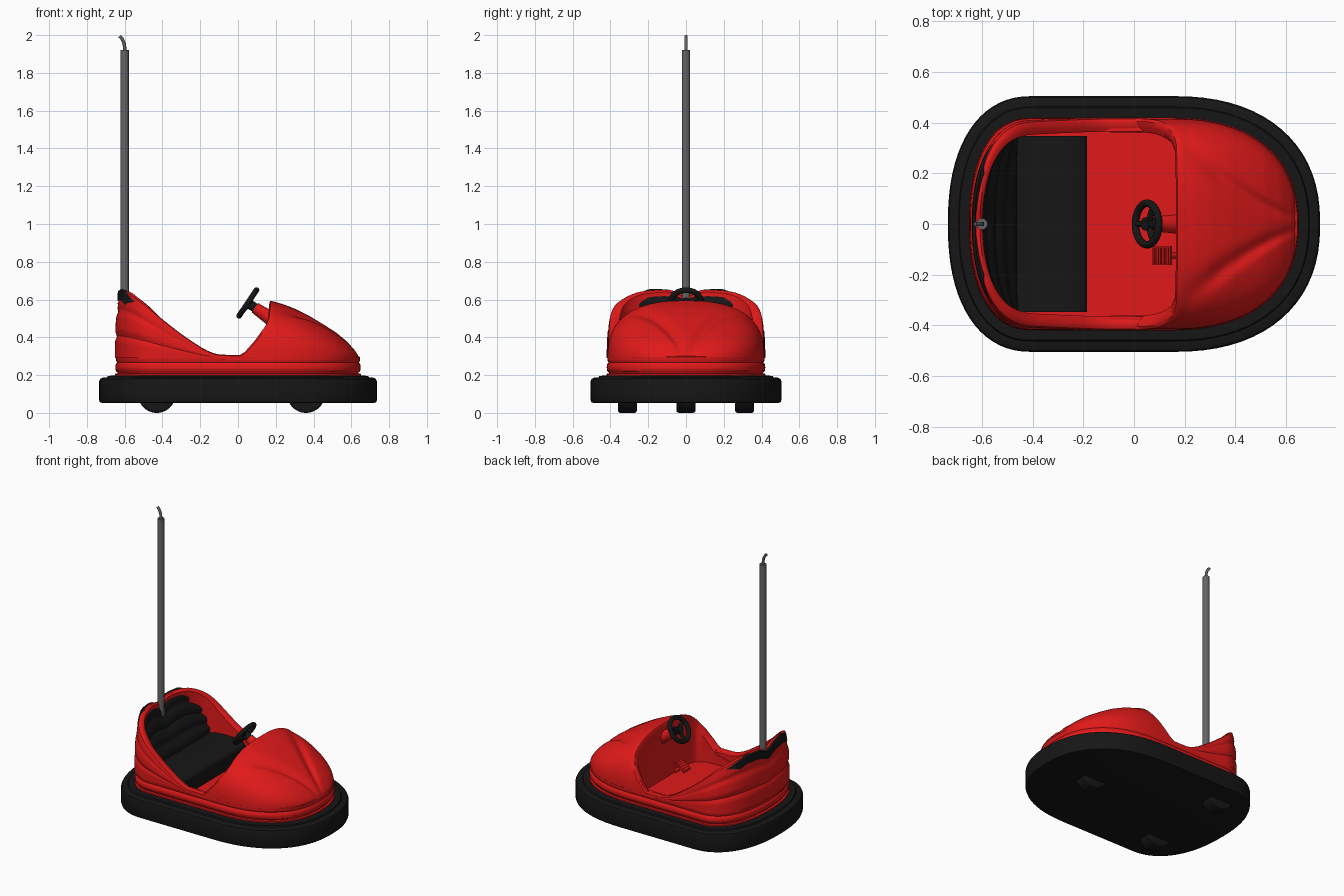
import bpy, bmesh
from math import sin, cos, pi, exp, radians
from mathutils import Vector

if "Cube" in bpy.data.objects:
    bpy.data.objects.remove(bpy.data.objects["Cube"])


def material(name, color):
    m = bpy.data.materials.new(name)
    m.diffuse_color = color
    m.use_nodes = True
    m.node_tree.nodes["Principled BSDF"].inputs["Base Color"].default_value = m.diffuse_color
    return m


RED = material("red_paint", (0.75, 0.01, 0.01, 1))
BLACK = material("black_rubber", (0.008, 0.008, 0.008, 1))
GREY = material("grey_metal", (0.13, 0.13, 0.13, 1))


def finish(ob, mat, angle=40):
    ob.data.materials.clear()
    ob.data.materials.append(mat)
    bpy.ops.object.select_all(action='DESELECT')
    ob.select_set(True)
    bpy.context.view_layer.objects.active = ob
    bpy.ops.object.shade_smooth_by_angle(angle=radians(angle))
    return ob


def skin(name, rows, mat, closed=False, cap=False, angle=40):
    """Surface through equal-length rows of points."""
    n = len(rows[0])
    faces = [(i * n + j, i * n + (j + 1) % n, (i + 1) * n + (j + 1) % n, (i + 1) * n + j)
             for i in range(len(rows) - 1) for j in range(n if closed else n - 1)]
    if cap:
        faces += [tuple(range(n)), tuple(range((len(rows) - 1) * n, len(rows) * n))]
    me = bpy.data.meshes.new(name)
    me.from_pydata([p for r in rows for p in r], [], faces)
    bm = bmesh.new()
    bm.from_mesh(me)
    bmesh.ops.remove_doubles(bm, verts=bm.verts, dist=1e-5)
    bmesh.ops.recalc_face_normals(bm, faces=bm.faces)
    bm.to_mesh(me)
    bm.free()
    ob = bpy.data.objects.new(name, me)
    bpy.context.collection.objects.link(ob)
    return finish(ob, mat, angle)


def interp(table, x):
    for (x0, y0), (x1, y1) in zip(table, table[1:]):
        if x <= x1:
            return y0 + (y1 - y0) * max(0, (x - x0) / (x1 - x0))
    return table[-1][1]


def power(v, p):
    return (1 if v >= 0 else -1) * abs(v) ** p if abs(v) > 1e-9 else 0.0


# Plan outline shared by bumper and body: rounded nose, straight sides, tighter tail
E = 2.3
FRONT = [(0.15, cos(t), sin(t)) for t in [-pi / 2 + pi * i / 36 for i in range(37)]]
SIDE = [(0.15 - 0.55 * i / 16, 0, 1) for i in range(1, 16)]
TAIL = [(-0.4, cos(t), sin(t)) for t in [pi / 2 + pi * i / 36 for i in range(37)]]
REAR = SIDE + TAIL + [(x, 0, -1) for x, _, _ in reversed(SIDE)]


def plan(k, d):
    x0, c, s = k
    a = 0.585 if x0 > 0.149 else 0.335
    return x0 + (a - d) * power(c, 2 / E), (0.505 - d) * power(s, 2 / E)


def ring(d, z):
    return [(*plan(k, d), z) for k in FRONT + REAR]


# Bumper, body skirt and cockpit floor
skin("bumper", [ring(d, z) for d, z in [(.02, .052), (.004, .056), (0, .068), (0, .168), (.005, .18), (.018, .186),
     (.042, .187), (.046, .196), (.09, .198)]], BLACK, True, True)
skin("body_skirt", [ring(d, z) for d, z in [(.085, .19), (.085, .207), (.098, .209), (.096, .215), (.088, .222),
     (.085, .24), (.088, .258), (.095, .266), (.09, .275), (.089, .295), (.1, .302), (.14, .302)]], RED, True)
skin("cockpit_floor", [ring(.1, .2), ring(.1, .206)], RED, True, True)

# Rear tub wall: sweeping top edge, swage grooves, rounded rim, inner wall
TOP = [(-.66, .655), (-.6, .635), (-.5, .57), (-.4, .49), (-.3, .412), (-.2, .345), (-.14, .313), (-.09, .303), (.2, .3)]


def tub_column(k):
    x, y = plan(k, .09)
    top = interp(TOP, x) - (0.03 * exp(-(y / .06) ** 2) if x < -.5 else 0)
    rise = (top - .29) / .36
    thick = .025 + .025 * min(1, (x + .655) / .2)
    col = []
    for i in range(25):
        v = i / 24
        groove = exp(-((v - .34) / .05) ** 2) + .8 * exp(-((v - .72) / .05) ** 2)
        d = .082 + rise * (.012 * groove + .03 * v ** 3) + .007 * (1 - rise)
        col.append((*plan(k, d), .29 + (top - .29) * v))
    for dd, dz in [(.008, .005), (thick * .6, .004), (thick, -.008)]:
        col.append((*plan(k, d + dd), top + dz))
    col.append((*plan(k, d + thick), .2))
    return col


skin("rear_tub", [tub_column(k) for k in REAR], RED)

# Hood: domed nose with two V channels, its rear edge forming the cockpit cowl
HOOD = [(-.1, .605), (.18, .592), (.24, .575), (.3, .552), (.38, .512), (.45, .47), (.52, .425), (.58, .375),
        (.62, .33), (.635, .305), (.645, .285)]
COWL = [(0, -.08), (.04, 0), (.13, .045), (.33, .1), (.6, .16), (.75, .175), (1, .18)]
NA, NU = 96, 40


def hood_point(a, u):
    f = sin(a) ** (2 / 2.6) if 0 < a < pi - 1e-6 else 0
    xe = interp(COWL, f)
    x = xe + (.645 - xe) * sin(u * pi / 2)
    q = max(0, (x - .15) / .495)
    w = .416 * max(0, 1 - q ** E) ** (1 / E)
    h = interp(HOOD, x)
    y = w * power(cos(a), 2 / 2.6)
    z = .28 + (h - .28) * f
    yc = .025 + .3 * max(0, (.65 - x) / .48) ** 1.4
    depth = .022 * min(1, (h - .28) * 7) * min(1, u * 5) * f
    g = (abs(y) - yc) / (.02 + .08 * max(0, .6 - x))
    z -= depth * exp(-g * g)
    return x, y, z


hood = [[hood_point(pi * i / NA, j / NU) for i in range(NA + 1)] for j in range(NU + 1)]
edge = hood[0]
lip = [[(x - dx, y * s, max(.2, z - dz)) for x, y, z in edge]
       for dx, s, dz in [(.012, .87, 1), (.012, .87, .03), (.014, .93, .008), (.008, .975, -.002)]]
skin("hood", lip + hood, RED)


# Padded bench seat: backrest lining the tail, cushion, front apron
def seat_column(y):
    xb = -.4 - .222 * (1 - (abs(y) / .385) ** E) ** (1 / E)
    zt = .655 - .033 * exp(-(y / .06) ** 2) - max(0, abs(y) - .2) * .45
    col = [(xb - .018, y, zt - .06), (xb - .016, y, zt - .008), (xb - .006, y, zt)]
    for i in range(31):
        v = i / 30
        puff = .012 * abs(sin(4 * pi * v))
        col.append((xb + .008 + (-.47 - xb) * v ** 1.2 + puff, y, zt - .008 + (.325 - zt) * v))
    for i in range(1, 16):
        v = i / 15
        col.append((-.462 + .26 * v, y, .317 + .018 * sin(pi * v) ** .6))
    return col + [(-.19, y, .308), (-.185, y, .295), (-.185, y, .2)]


skin("seat", [seat_column(-.347 + .694 * i / 48) for i in range(49)], BLACK)


def rod(name, p, q, r1, r2, mat, sides=32):
    p, q = Vector(p), Vector(q)
    bpy.ops.mesh.primitive_cone_add(vertices=sides, radius1=r1, radius2=r2, depth=(q - p).length, location=(p + q) / 2)
    ob = bpy.context.object
    ob.name = name
    ob.rotation_mode = 'QUATERNION'
    ob.rotation_quaternion = (q - p).to_track_quat('Z', 'Y')
    return finish(ob, mat)


def box(name, loc, size, mat, tilt=0.0):
    bpy.ops.mesh.primitive_cube_add(size=1, location=loc, rotation=(0, tilt, 0))
    ob = bpy.context.object
    ob.name = name
    ob.scale = size
    return finish(ob, mat)


# Contact mast with bent tip
rod("mast", (-.6, 0, .25), (-.6, 0, 1.92), .022, .022, GREY)
cu = bpy.data.curves.new("mast_tip", 'CURVE')
cu.dimensions = '3D'
cu.bevel_depth, cu.bevel_resolution, cu.use_fill_caps = .009, 3, True
sp = cu.splines.new('POLY')
path = [(-.6, 1.9), (-.6, 1.935), (-.603, 1.955), (-.609, 1.972), (-.617, 1.985), (-.627, 1.994)]
sp.points.add(len(path) - 1)
for pt, (x, z) in zip(sp.points, path):
    pt.co = (x, 0, z, 1)
tip = bpy.data.objects.new("mast_tip", cu)
bpy.context.collection.objects.link(tip)
cu.materials.append(GREY)

# Wheels: one in front, two behind
for name, x, y in [("front_wheel", .36, 0), ("rear_wheel_right", -.43, -.31), ("rear_wheel_left", -.43, .31)]:
    ob = rod(name, (x, y - .05, .1), (x, y + .05, .1), .1, .1, BLACK, 48)
    bev = ob.modifiers.new("bevel", 'BEVEL')
    bev.width, bev.segments = .012, 3

# Steering wheel, spokes and column
C, N = Vector((.052, 0, .582)), Vector((-.83, 0, .56))
UP, SIDEWAYS = Vector((.56, 0, .83)), Vector((0, 1, 0))
bpy.ops.mesh.primitive_torus_add(major_radius=.082, minor_radius=.015, major_segments=48, minor_segments=14,
                                 location=C, rotation=(0, radians(-56), 0))
bpy.context.object.name = "steering_wheel"
finish(bpy.context.object, BLACK)
for i in range(3):
    a = radians(90 + 120 * i + 180)
    rod("steering_spoke", C - N * .006, C + (SIDEWAYS * cos(a) + UP * sin(a)) * .08, .014, .011, BLACK, 16)
rod("steering_hub", C - N * .05, C + N * .012, .024, .026, BLACK)
rod("steering_column", C - N * .19, C - N * .045, .042, .03, RED)

# Ribbed pedal on its stem
box("pedal", (.112, -.125, .26), (.085, .075, .012), RED, radians(-35))
rod("pedal_stem", (.12, -.125, .255), (.17, -.125, .21), .012, .012, RED, 16)
for i in range(5):
    s = (i - 2) * .016
    t = radians(-35)
    box("pedal_rib", (.112 + s * cos(t) + .008 * sin(t), -.125, .26 - s * sin(t) + .008 * cos(t)),
        (.006, .066, .008), RED, t)
